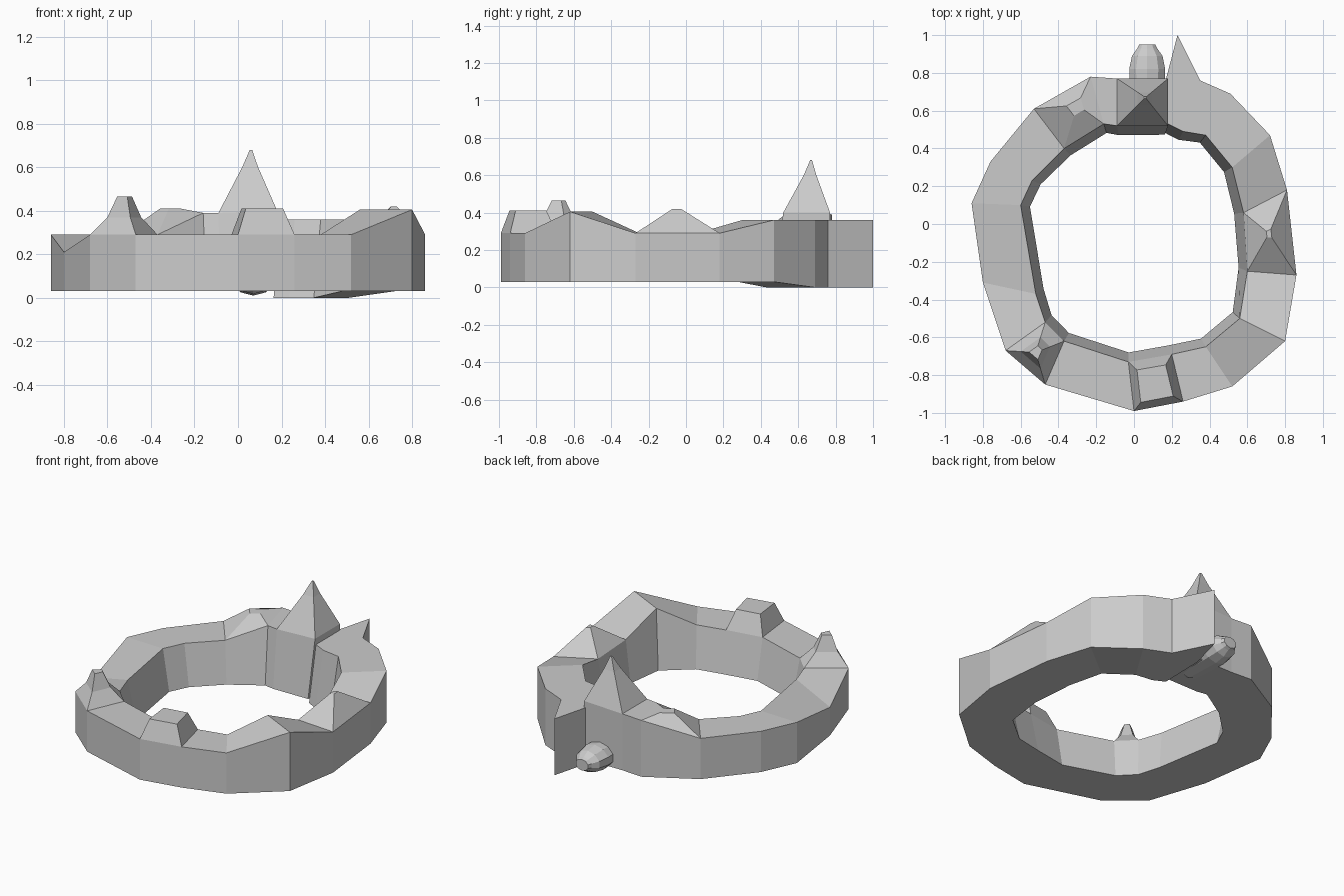
import bpy, bmesh
from math import cos, sin, pi, hypot

if "Cube" in bpy.data.objects:
    bpy.data.objects.remove(bpy.data.objects["Cube"])


def make(name, verts, faces):
    me = bpy.data.meshes.new(name)
    me.from_pydata(verts, [], faces)
    bm = bmesh.new()
    bm.from_mesh(me)
    bmesh.ops.recalc_face_normals(bm, faces=bm.faces)
    bm.to_mesh(me)
    bm.free()
    ob = bpy.data.objects.new(name, me)
    bpy.context.collection.objects.link(ob)
    return ob


def loft(name, rings):
    """Skin equal-length closed rings and cap both ends."""
    n = len(rings[0])
    verts = [v for r in rings for v in r]
    faces = [(a * n + i, a * n + (i + 1) % n, (a + 1) * n + (i + 1) % n, (a + 1) * n + i)
             for a in range(len(rings) - 1) for i in range(n)]
    faces += [tuple(range(n)), tuple(range(len(verts) - n, len(verts)))]
    return make(name, verts, faces)


# Ring stations: outer x, outer y, inner x, inner y, top height
stations = [
    (.18, .77, .18, .52, .40), (-.09, .77, -.09, .52, .39),
    (-.23, .78, -.16, .53, .39), (-.53, .61, -.37, .40, .29),
    (-.76, .33, -.54, .23, .29), (-.86, .11, -.60, .10, .29),
    (-.80, -.31, -.52, -.37, .29), (-.68, -.67, -.47, -.52, .29),
    (-.47, -.85, -.37, -.62, .29), (0, -.99, -.03, -.73, .29),
    (.26, -.94, .20, -.69, .29), (.52, -.86, .38, -.65, .29),
    (.80, -.62, .56, -.50, .405), (.86, -.27, .60, -.25, .29),
    (.81, .18, .58, .06, .29), (.72, .47, .52, .30, .36),
    (.51, .69, .38, .47, .36), (.35, .76, .26, .49, .36),
    (.23, 1.0, .22, .51, .36), (.17, .77, .18, .53, .36)]

# Rocky ring: outer wall, sloped inner wall, overlapping open ends
rings = []
for k, (ox, oy, ix, iy, z) in enumerate(stations):
    f = 1 - .05 / hypot(ix, iy)
    zb = 0 if k > 15 else .03
    zo = .21 if k == 6 else z
    rings.append([(ox, oy, zb), (ox, oy, zo), (ix, iy, z), (ix * f, iy * f, zb)])
loft("rock_ring", rings)


def peak(name, k, cx, cy, levels):
    """Rocky peak growing from the top of ring segment k; levels = (scale, height)."""
    base = [rings[k][1], rings[k + 1][1], rings[k + 1][2], rings[k][2]]
    rows = [[(x, y, z - .01) for x, y, z in base], base]
    rows += [[(cx + (x - cx) * s, cy + (y - cy) * s, h) for x, y, _ in base]
             for s, h in levels]
    loft(name, rows)


peak("tall_back_peak", 0, .06, .67, [(.27, .60), (.04, .68)])
peak("back_left_mound", 2, -.30, .63, [(.25, .41)])
peak("left_peak", 7, -.52, -.68, [(.5, .37), (.22, .465)])
peak("front_block", 9, .105, -.855, [(.66, .41)])
peak("right_peak", 13, .715, -.05, [(.10, .42)])

# Rounded plug low in the back wall
profile = [(.50, .04), (.58, .09), (.82, .10), (.89, .085), (.93, .055), (.95, .045)]
loft("back_plug", [[(.07 + r * cos(pi * (i + .5) / 5), y, .09 + .8 * r * sin(pi * (i + .5) / 5))
                    for i in range(10)] for y, r in profile])
